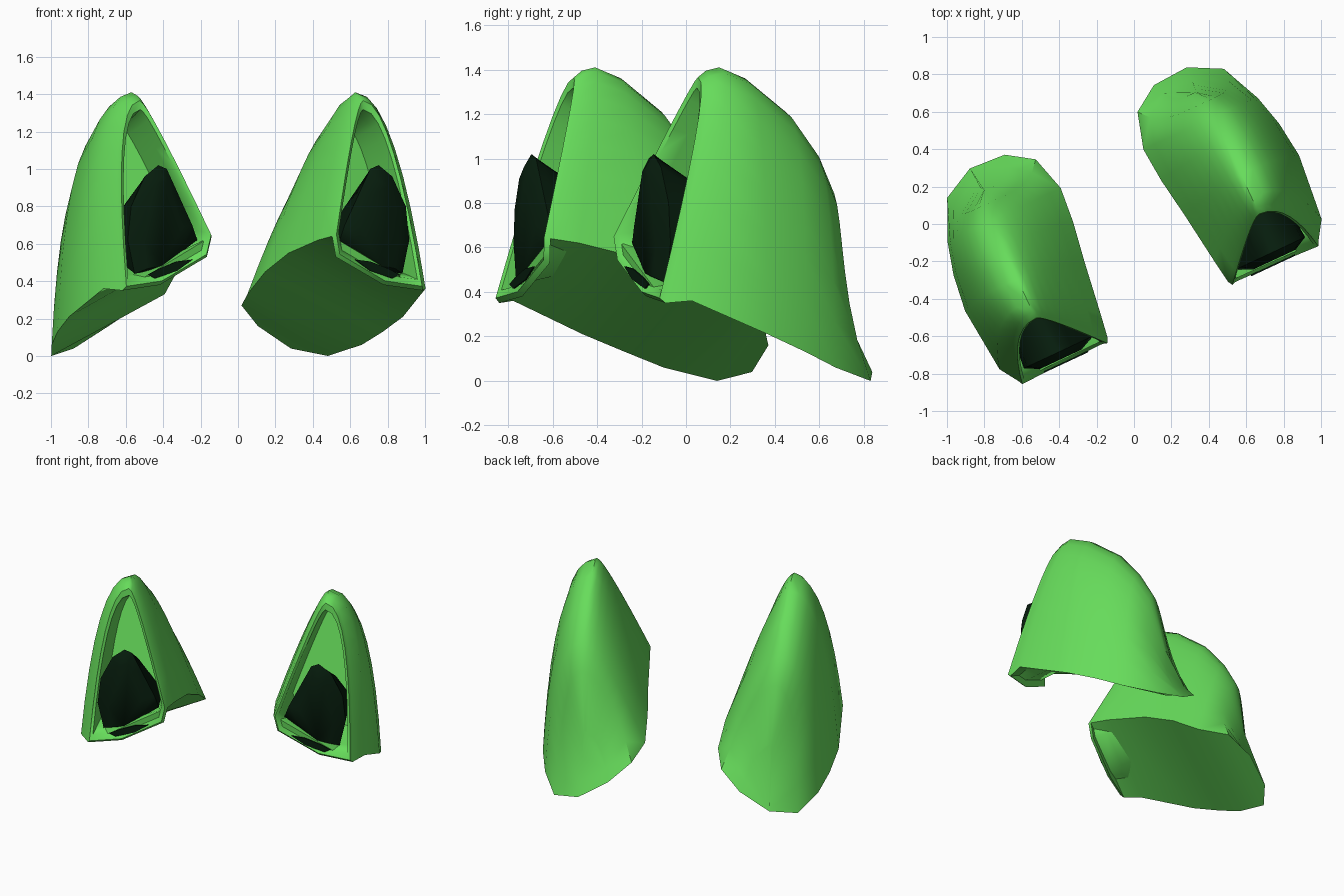
import bpy, bmesh, math
from mathutils import Matrix, Vector

cube = bpy.data.objects.get("Cube")
if cube:
    bpy.data.objects.remove(cube)


def make_material(name, rgb):
    mat = bpy.data.materials.new(name)
    mat.use_nodes = True
    mat.diffuse_color = (*rgb, 1)
    mat.node_tree.nodes["Principled BSDF"].inputs["Base Color"].default_value = (*rgb, 1)
    return mat


green = make_material("leaf green", (0.135, 0.72, 0.105))
dark = make_material("dark green black", (0.002, 0.012, 0.004))

TURN = Matrix.Rotation(math.radians(25), 4, "Z")

# Shell sections, front to back: inner foot, ridge, outer foot,
# inner and outer roundness, flare of the feet
SECTIONS = [
    ((.355, -.493, .64), (.66, -.195, 1.395), (.885, -.50, .35), .3, 1.55, 1),
    ((.335, -.36, .62), (.66, -.13, 1.41), (.95, -.40, .36), .4, 1.6, 1),
    ((.295, -.07, .55), (.66, .0, 1.36), (.985, -.04, .21), .5, 1.5, 1),
    ((.26, .15, .45), (.66, .2, 1.21), (.96, .16, .13), .58, 1.55, 1),
    ((.244, .34, .33), (.66, .34, 1.03), (.915, .33, .06), .62, 1.55, 1),
    ((.30, .535, .27), (.65, .43, .86), (.816, .549, .0), .75, 1.55, 3),
    ((.44, .628, .16), (.62, .5, .46), (.64, .64, .04), .8, 1, 2.5),
]
LIP = [(.66, -.49, .38), (.38, -.485, .53)]
STEPS = 8


def arch(inner, ridge, outer, round_in, round_out, flare):
    """Points from the inner foot over the ridge to the outer foot."""
    inner, ridge, outer = Vector(inner), Vector(ridge), Vector(outer)

    def side(foot, b):
        pts = []
        for k in range(1, STEPS + 1):
            s = (k / STEPS) ** 1.8
            q = ridge.lerp(foot, s)
            q.x = ridge.x + (foot.x - ridge.x) * (b * math.sqrt(s) + (1 - b) * s)
            q.y = ridge.y + (foot.y - ridge.y) * s ** flare
            pts.append(q)
        return pts

    return side(inner, round_in)[::-1] + [ridge] + side(outer, round_out)


def finish(bm, name, sign, mat, angle):
    """Place a part on its side, fix normals and shade it."""
    for v in bm.verts:
        v.co = TURN @ Vector((sign * v.co.x - .03, v.co.y, v.co.z))
    bmesh.ops.recalc_face_normals(bm, faces=bm.faces)
    mesh = bpy.data.meshes.new(name)
    bm.to_mesh(mesh)
    bm.free()
    mesh.materials.append(mat)
    ob = bpy.data.objects.new(name, mesh)
    bpy.context.collection.objects.link(ob)
    bpy.ops.object.select_all(action="DESELECT")
    ob.select_set(True)
    bpy.context.view_layer.objects.active = ob
    bpy.ops.object.shade_smooth_by_angle(angle=math.radians(angle))


def bridge(bm, a, b, closed=False):
    n = len(a)
    for i in range(n if closed else n - 1):
        j = (i + 1) % n
        bm.faces.new((a[i], a[j], b[j], b[i]))


def add_ring(bm, pts):
    return [bm.verts.new(p) for p in pts]


def build_shell(side, sign):
    bm = bmesh.new()
    rows = [add_ring(bm, arch(*s)) for s in SECTIONS]
    # Rounded hood and sloping underside
    for a, b in zip(rows, rows[1:]):
        bridge(bm, a, b)
        bm.faces.new((a[0], b[0], b[-1], a[-1]))
    bm.faces.new(rows[-1])
    # Front lip closes the opening at the bottom
    lip = add_ring(bm, LIP)
    bm.faces.new([rows[0][0], rows[0][-1]] + lip)
    # Rounded frame and recess behind it
    ring = rows[0] + lip
    base = [v.co.copy() for v in ring]
    centre = Vector((.64, -.38, .8))
    for scale, shift in ((.95, -.03), (.87, -.02), (.82, .06), (.72, .25)):
        nxt = add_ring(bm, [centre.lerp(p, scale) + Vector((0, shift, 0)) for p in base])
        bridge(bm, ring, nxt, closed=True)
        ring = nxt
    bm.faces.new(ring)
    finish(bm, side + "_pod_shell", sign, green, 50)


def build_plug(side, sign):
    # Dark bulging insert: domed front, thin tip, back sloping down into the recess
    outline = [(.42, .62), (.45, .7), (.55, .9), (.6, 1.0), (.65, 1.02), (.73, .96),
               (.81, .8), (.83, .62), (.79, .44), (.65, .46)]
    bm = bmesh.new()
    ring = None
    for depth, wide, tall in ((-.49, .6, .85), (-.45, 1, 1), (-.41, .98, .93), (-.2, .9, .6)):
        nxt = add_ring(bm, [(.64 + (w - .64) * wide, depth, .62 + (z - .62) * tall)
                            for w, z in outline])
        if ring:
            bridge(bm, ring, nxt, closed=True)
        else:
            bm.faces.new(nxt)
        ring = nxt
    bm.faces.new(ring)
    finish(bm, side + "_dark_insert", sign, dark, 60)


def build_slit(side, sign):
    # Thin dark slot on the front lip
    outline = [(.48, .515), (.57, .505), (.68, .465), (.74, .435), (.7, .415), (.57, .455)]
    bm = bmesh.new()
    front = add_ring(bm, [(w, -.518, z) for w, z in outline])
    back = add_ring(bm, [(w, -.51, z) for w, z in outline])
    bm.faces.new(front)
    bm.faces.new(back)
    bridge(bm, front, back, closed=True)
    finish(bm, side + "_lip_slot", sign, dark, 30)


for side, sign in (("left", 1), ("right", -1)):
    build_shell(side, sign)
    build_plug(side, sign)
    build_slit(side, sign)
